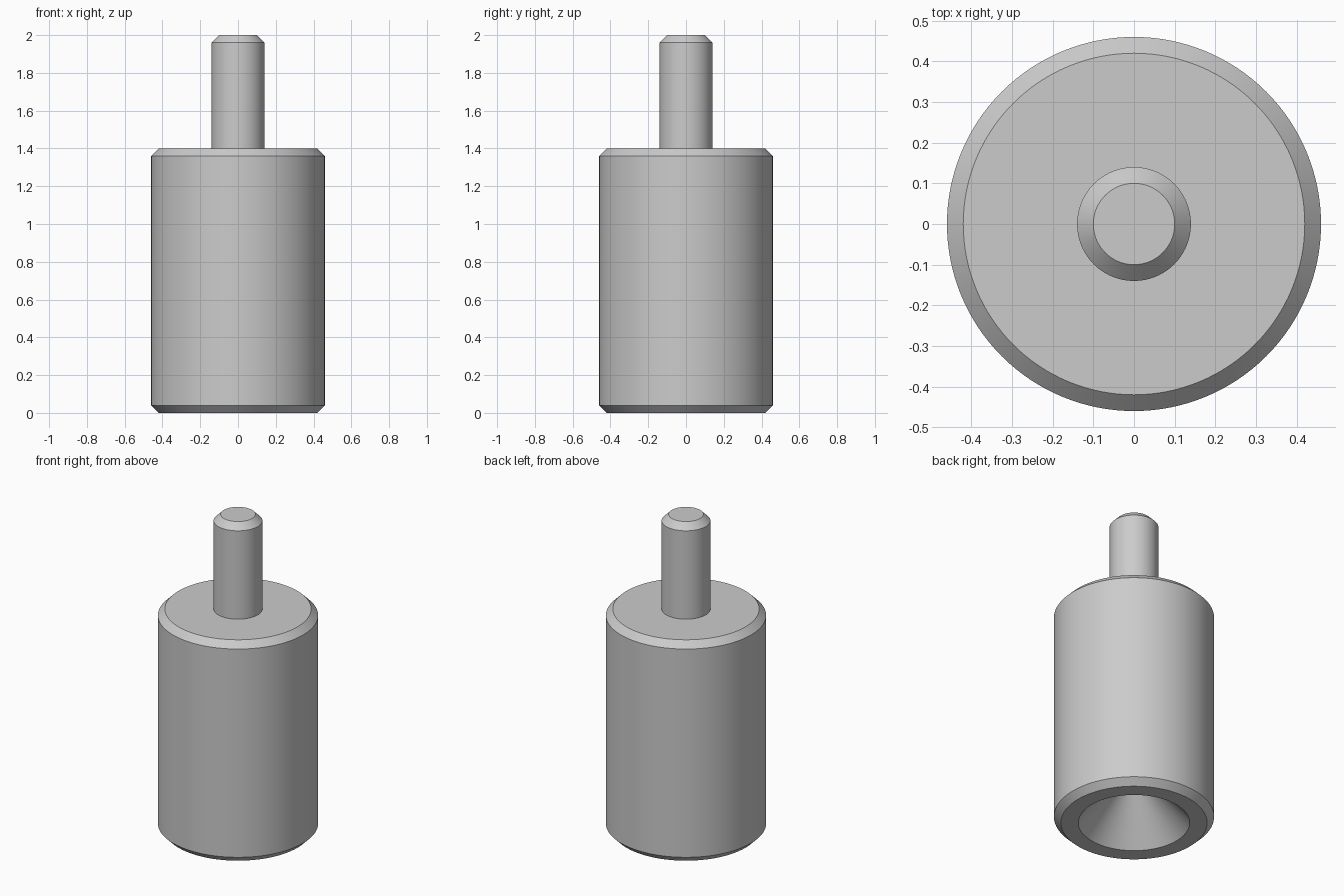
import bpy, bmesh, math

cube = bpy.data.objects.get("Cube")
if cube:
    bpy.data.objects.remove(cube, do_unlink=True)

SEGMENTS = 128

# Plain grey metal for the whole model
metal = bpy.data.materials.new("grey_metal")
metal.use_nodes = True
grey = (0.6, 0.6, 0.6, 1)
metal.diffuse_color = grey
metal.node_tree.nodes["Principled BSDF"].inputs["Base Color"].default_value = grey


def lathe(name, profile):
    """Turn a (radius, height) profile around z and cap its two ends."""
    bm = bmesh.new()
    rings = []
    for r, z in profile:
        angles = [math.tau * i / SEGMENTS for i in range(SEGMENTS)]
        rings.append([bm.verts.new((r * math.cos(a), r * math.sin(a), z)) for a in angles])
    for low, high in zip(rings, rings[1:]):
        for i in range(SEGMENTS):
            j = (i + 1) % SEGMENTS
            bm.faces.new((low[i], low[j], high[j], high[i]))
    bm.faces.new(rings[0][::-1])
    bm.faces.new(rings[-1])
    mesh = bpy.data.meshes.new(name)
    bm.to_mesh(mesh)
    bm.free()
    mesh.materials.append(metal)
    obj = bpy.data.objects.new(name, mesh)
    bpy.context.collection.objects.link(obj)
    bpy.ops.object.select_all(action="DESELECT")
    obj.select_set(True)
    bpy.context.view_layer.objects.active = obj
    bpy.ops.object.shade_smooth_by_angle(angle=math.radians(30))
    return obj


# Cylindrical body: conical recess underneath, chamfered rims
RADIUS, HEIGHT, CHAMFER = 0.46, 1.4, 0.04
lathe("body", [
    (0.001, 0.36),
    (0.32, 0),
    (RADIUS - CHAMFER, 0),
    (RADIUS, CHAMFER),
    (RADIUS, HEIGHT - CHAMFER),
    (RADIUS - CHAMFER, HEIGHT),
])

# Slim pin on top, chamfered tip, seated slightly inside the body
PIN = 0.14
lathe("pin", [
    (PIN, HEIGHT - 0.02),
    (PIN, 2 - CHAMFER),
    (PIN - CHAMFER, 2),
])
